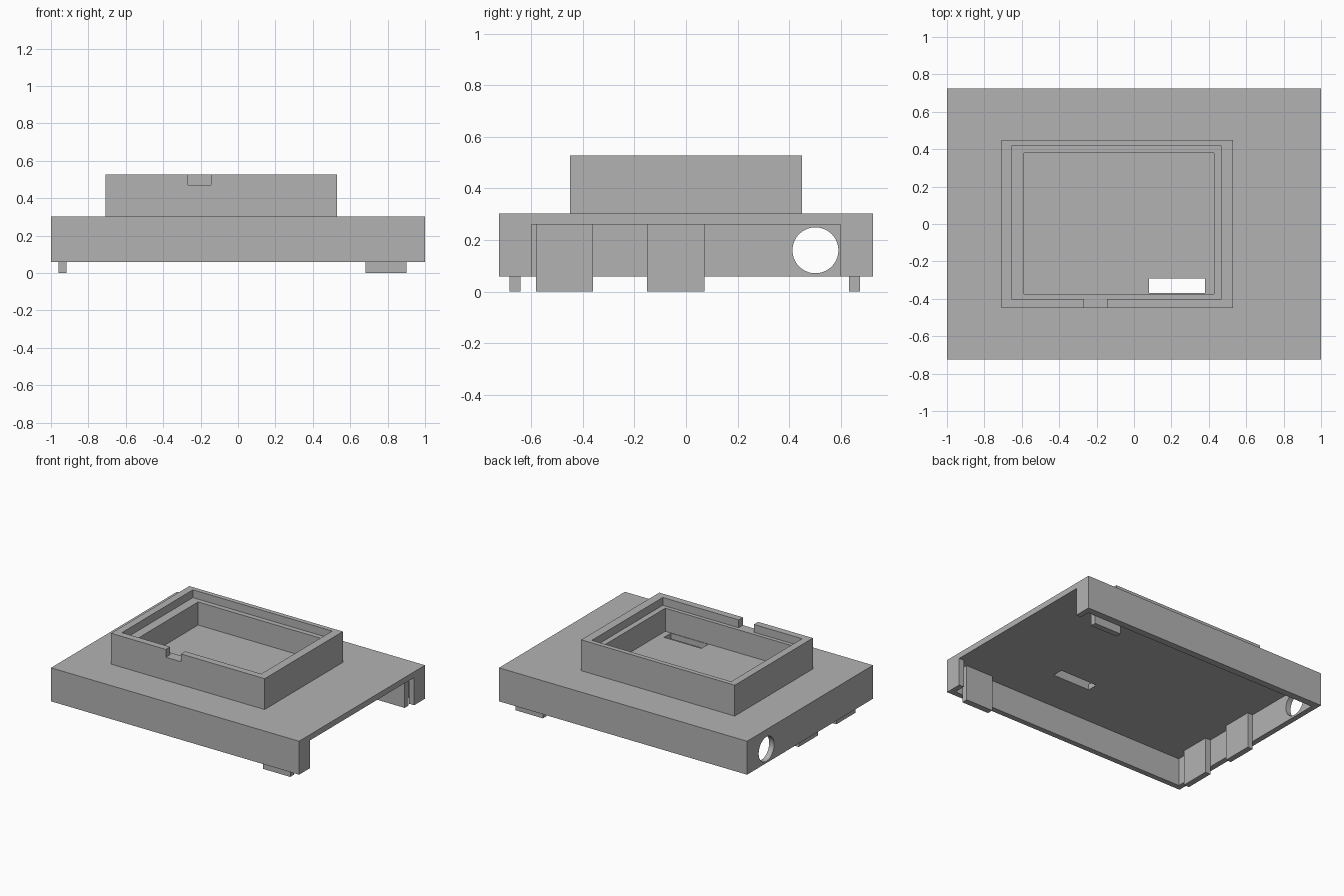
import bpy, bmesh
from math import radians
from mathutils import Matrix

old = bpy.data.objects.get("Cube")
if old:
    bpy.data.objects.remove(old, do_unlink=True)

grey = bpy.data.materials.new("plain grey")
grey.use_nodes = True
grey.diffuse_color = (0.45, 0.45, 0.45, 1)
grey.node_tree.nodes["Principled BSDF"].inputs["Base Color"].default_value = grey.diffuse_color


def finish(name, bm):
    mesh = bpy.data.meshes.new(name)
    bm.to_mesh(mesh)
    bm.free()
    mesh.materials.append(grey)
    obj = bpy.data.objects.new(name, mesh)
    bpy.context.collection.objects.link(obj)
    return obj


def box(name, x, y, z):
    """Box from its (low, high) range on each axis."""
    bm = bmesh.new()
    bmesh.ops.create_cube(bm, size=1)
    for v in bm.verts:
        for i, (low, high) in enumerate((x, y, z)):
            v.co[i] = low if v.co[i] < 0 else high
    return finish(name, bm)


def cut(target, cutter):
    """Subtract the cutter and discard it."""
    cutter.hide_render = True
    mod = target.modifiers.new("cut", 'BOOLEAN')
    mod.operation = 'DIFFERENCE'
    mod.solver = 'EXACT'
    mod.object = cutter
    bpy.context.view_layer.objects.active = target
    bpy.ops.object.modifier_apply(modifier=mod.name)
    bpy.data.objects.remove(cutter, do_unlink=True)


BASE, CEILING, DECK, RIM, LEDGE = 0.058, 0.26, 0.302, 0.527, 0.47

# Shallow shell, open underneath and at one end
shell = box("housing", (-1, 1), (-0.725, 0.725), (BASE, DECK))
cut(shell, box("cavity", (-0.96, 0.96), (-0.685, 0.675), (-0.1, CEILING)))
cut(shell, box("end_opening", (0.9, 1.1), (-0.6, 0.6), (-0.1, CEILING)))
cut(shell, box("deck_slot", (0.08, 0.38), (-0.369, -0.291), (0.2, 0.4)))

# Round cable hole in the far end wall
bm = bmesh.new()
bmesh.ops.create_cone(bm, cap_ends=True, segments=64, radius1=0.089, radius2=0.089, depth=0.2,
                      matrix=Matrix.Translation((-1, 0.502, 0.16)) @ Matrix.Rotation(radians(90), 4, 'Y'))
cut(shell, finish("cable_hole", bm))

# Raised frame with a stepped ledge and a notch in its front edge
frame = box("raised_frame", (-0.708, 0.53), (-0.45, 0.45), (DECK, RIM))
cut(frame, box("frame_opening", (-0.588, 0.428), (-0.373, 0.38), (0.2, 0.6)))
cut(frame, box("ledge", (-0.655, 0.468), (-0.401, 0.416), (LEDGE, 0.6)))
cut(frame, box("notch", (-0.267, -0.144), (-0.5, -0.39), (LEDGE, 0.6)))

# Clip tabs inside the walls, reaching below the housing
tabs = {
    "end_tab_front": ((-0.96, -0.918), (-0.581, -0.361)),
    "end_tab_middle": ((-0.96, -0.918), (-0.151, 0.072)),
    "front_tab": ((0.681, 0.901), (-0.685, -0.641)),
    "back_tab": ((0.681, 0.901), (0.632, 0.675)),
}
for name, (x, y) in tabs.items():
    box(name, x, y, (0, CEILING))
